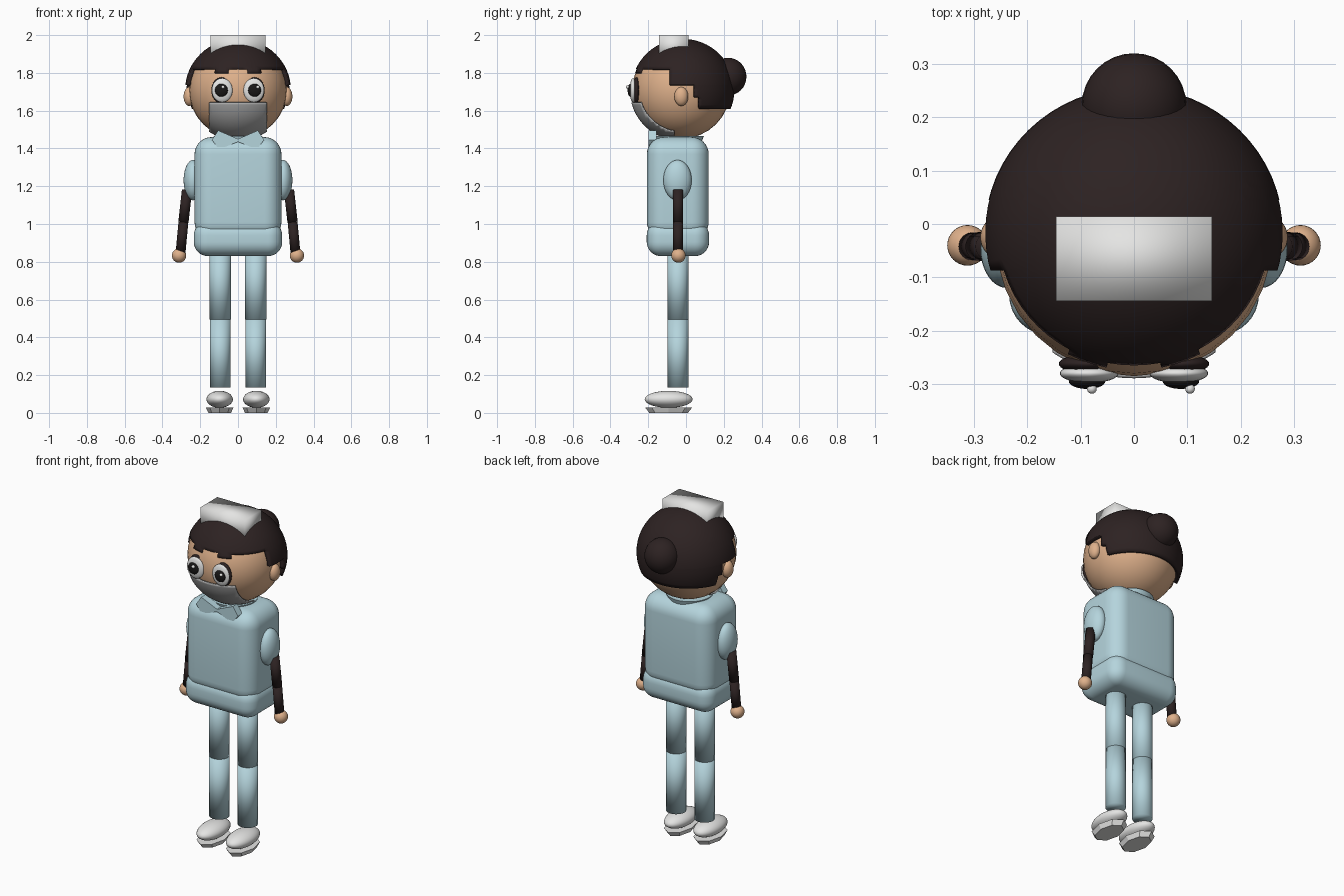
import bpy, bmesh, math
from mathutils import Vector

cube = bpy.data.objects.get("Cube")
if cube:
    bpy.data.objects.remove(cube, do_unlink=True)


def material(name, rgb):
    m = bpy.data.materials.new(name)
    m.use_nodes = True
    m.diffuse_color = (*rgb, 1)
    m.node_tree.nodes["Principled BSDF"].inputs["Base Color"].default_value = (*rgb, 1)
    return m


SKIN = material("skin", (0.74, 0.44, 0.26))
BLUE = material("pale_blue_cloth", (0.46, 0.66, 0.72))
HAIR = material("dark_brown", (0.026, 0.016, 0.016))
WHITE = material("white", (0.78, 0.78, 0.77))
GREY = material("mask_grey", (0.42, 0.42, 0.42))
BLACK = material("pupil_black", (0.01, 0.009, 0.009))


def finish(name, bm, mat, angle=None):
    """Turn a bmesh into a named, shaded object."""
    bmesh.ops.recalc_face_normals(bm, faces=bm.faces)
    me = bpy.data.meshes.new(name)
    bm.to_mesh(me)
    bm.free()
    ob = bpy.data.objects.new(name, me)
    bpy.context.collection.objects.link(ob)
    me.materials.append(mat)
    bpy.ops.object.select_all(action="DESELECT")
    ob.select_set(True)
    bpy.context.view_layer.objects.active = ob
    if angle is None:
        bpy.ops.object.shade_smooth()
    elif angle:
        bpy.ops.object.shade_smooth_by_angle(angle=math.radians(angle))
    return ob


def ball_mesh(center, radii, segs=32):
    bm = bmesh.new()
    bmesh.ops.create_uvsphere(bm, u_segments=segs, v_segments=segs // 2, radius=1)
    bmesh.ops.scale(bm, vec=radii, verts=bm.verts)
    bmesh.ops.translate(bm, vec=center, verts=bm.verts)
    return bm


def ball(name, center, radii, mat):
    return finish(name, ball_mesh(center, radii), mat)


def box(name, low, high, mat, bevel=0):
    low, high = Vector(low), Vector(high)
    bm = bmesh.new()
    bmesh.ops.create_cube(bm, size=1)
    bmesh.ops.scale(bm, vec=high - low, verts=bm.verts)
    bmesh.ops.translate(bm, vec=(low + high) / 2, verts=bm.verts)
    if bevel:
        bmesh.ops.bevel(bm, geom=bm.edges[:], offset=bevel, segments=8,
                        profile=0.5, affect="EDGES")
    return finish(name, bm, mat)


def rod(name, start, end, r1, r2, mat, sides=32, angle=None, stretch=1):
    """Capped cylinder or cone from start to end."""
    start, end = Vector(start), Vector(end)
    axis = end - start
    bm = bmesh.new()
    bmesh.ops.create_cone(bm, cap_ends=True, segments=sides, radius1=r1,
                          radius2=r2, depth=axis.length)
    bmesh.ops.scale(bm, vec=(1, stretch, 1), verts=bm.verts)
    rot = Vector((0, 0, 1)).rotation_difference(axis).to_matrix()
    bmesh.ops.rotate(bm, matrix=rot, verts=bm.verts)
    bmesh.ops.translate(bm, vec=(start + end) / 2, verts=bm.verts)
    return finish(name, bm, mat, angle)


def cut_shell(name, bm, cuts, keep, mat, thickness):
    """Slice a ball along planes, keep faces by rule and thicken the result."""
    for axis, pos in cuts:
        co, no = Vector(), Vector()
        co[axis], no[axis] = pos, 1
        bmesh.ops.bisect_plane(bm, geom=bm.verts[:] + bm.edges[:] + bm.faces[:],
                               plane_co=co, plane_no=no)
    drop = [f for f in bm.faces if not keep(f.calc_center_median())]
    bmesh.ops.delete(bm, geom=drop, context="FACES")
    ob = finish(name, bm, mat, 40)
    mod = ob.modifiers.new("thickness", "SOLIDIFY")
    mod.thickness, mod.offset = thickness, -1
    return ob


# Head, face mask and stepped hair
HEAD = (0, -0.025, 1.71)
ball("head", HEAD, (0.26, 0.26, 0.258), SKIN)
cut_shell("face_mask", ball_mesh(HEAD, (0.265, 0.265, 0.263), 64),
          [(0, -0.148), (0, 0.148), (2, 1.645), (1, -0.06)],
          lambda c: abs(c.x) < 0.148 and c.z < 1.645 and c.y < -0.06,
          GREY, 0.008)

FRINGE, TEMPLE, NAPE = 1.822, 1.735, 1.61


def is_hair(c):
    if c.y < -0.087:
        tooth = 0.04 < abs(c.x) < 0.065 or 0.085 < abs(c.x) < 0.115
        return c.z > (FRINGE - 0.022 if tooth else FRINGE)
    if c.y < 0.045:
        return c.z > TEMPLE
    return c.z > (1.67 if c.y < 0.07 else NAPE)


cut_shell("hair", ball_mesh((0, -0.017, 1.71), (0.28, 0.273, 0.27), 64),
          [(1, -0.087), (1, 0.045), (1, 0.07), (2, FRINGE), (2, FRINGE - 0.022),
           (2, TEMPLE), (2, 1.67), (2, NAPE)], is_hair, HAIR, 0.022)
ball("hair_bun", (0, 0.222, 1.78), (0.098, 0.098, 0.1), HAIR)
box("cap", (-0.146, -0.144, 1.88), (0.146, 0.014, 2.0), WHITE)

# Torso, hips and collar
box("torso", (-0.23, -0.207, 0.92), (0.23, 0.12, 1.46), BLUE, 0.09)
box("hips", (-0.234, -0.208, 0.83), (0.234, 0.122, 1.015), BLUE, 0.075)
rod("collar", (0, -0.035, 1.4), (0, -0.035, 1.467), 0.105, 0.13, BLUE, angle=40)

for side, s in (("left", 1), ("right", -1)):
    # Ear and layered eye
    ball(side + "_ear", (s * 0.258, -0.025, 1.675), (0.03, 0.037, 0.05), SKIN)
    ball(side + "_eye_rim", (s * 0.088, -0.262, 1.708), (0.053, 0.018, 0.069), HAIR)
    ball(side + "_eye_white", (s * 0.084, -0.28, 1.708), (0.055, 0.018, 0.064), WHITE)
    ball(side + "_pupil", (s * 0.088, -0.295, 1.708), (0.034, 0.014, 0.034), BLACK)
    glint_x = 0.105 if s > 0 else -0.079
    ball(side + "_eye_glint", (glint_x, -0.309, 1.725), (0.009, 0.009, 0.009), WHITE)

    # Bow wing
    bm = bmesh.new()
    outline = [(0, 1.45), (0.105, 1.495), (0.138, 1.445), (0.1, 1.395), (0, 1.435)]
    face = bm.faces.new([bm.verts.new((s * x, -0.198, z)) for x, z in outline])
    new = bmesh.ops.extrude_face_region(bm, geom=[face])["geom"]
    bmesh.ops.translate(bm, vec=(0, 0.042, 0),
                        verts=[v for v in new if isinstance(v, bmesh.types.BMVert)])
    finish(side + "_bow_wing", bm, BLUE, 0)

    # Sleeve, arm and hand
    ball(side + "_sleeve", (s * 0.238, -0.045, 1.232), (0.05, 0.075, 0.107), BLUE)
    elbow = (s * 0.289, -0.042, 1.01)
    rod(side + "_upper_arm", (s * 0.27, -0.042, 1.18), elbow, 0.027, 0.027, HAIR)
    rod(side + "_forearm", elbow, (s * 0.304, -0.042, 0.85), 0.026, 0.026, HAIR)
    ball(side + "_hand", (s * 0.312, -0.04, 0.833), (0.038, 0.038, 0.038), SKIN)

    # Leg in two segments
    x = s * 0.094
    rod(side + "_thigh", (x, -0.042, 0.495), (x, -0.042, 0.87), 0.056, 0.056, BLUE)
    rod(side + "_shin", (x, -0.042, 0.135), (x, -0.042, 0.495), 0.055, 0.055, BLUE)

    # Shoe with a faceted sole
    ball(side + "_shoe", (s * 0.097, -0.092, 0.072), (0.07, 0.127, 0.045), WHITE)
    rod(side + "_sole", (s * 0.097, -0.092, 0), (s * 0.097, -0.092, 0.028),
        0.06, 0.073, WHITE, sides=8, angle=0, stretch=1.7)
